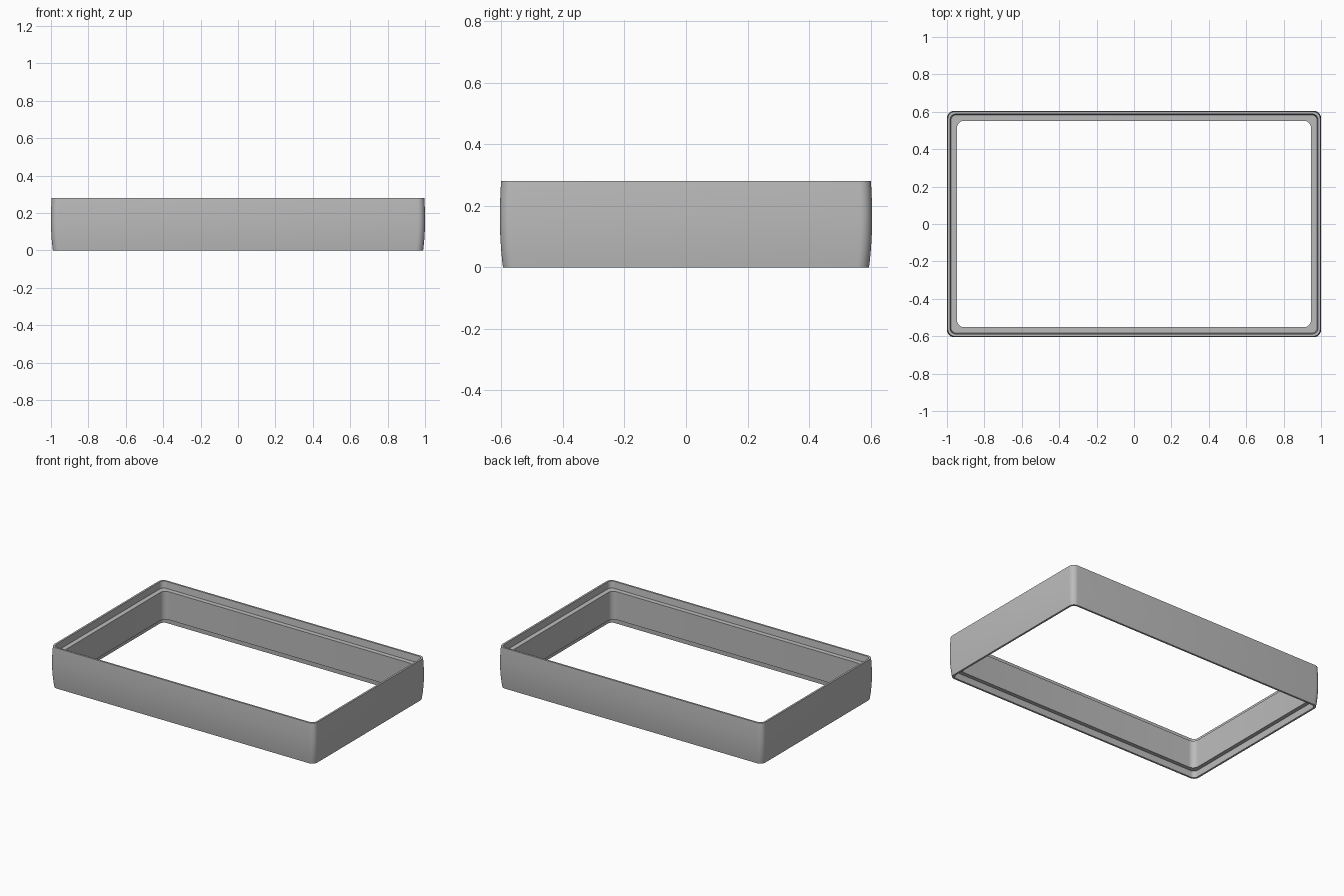
import bpy
import bmesh
import math

cube = bpy.data.objects.get("Cube")
if cube:
    bpy.data.objects.remove(cube, do_unlink=True)

HALF_X, HALF_Y, HEIGHT = 1.0, 0.605, 0.28
CORNER_STEPS = 8

grey = bpy.data.materials.new("plain grey")
grey.use_nodes = True
colour = (0.5, 0.5, 0.5, 1)
grey.diffuse_color = colour
grey.node_tree.nodes["Principled BSDF"].inputs["Base Color"].default_value = colour


def rounded_loop(bm, inset, radius, z):
    """Ring of vertices following a rounded rectangle."""
    verts = []
    cx, cy = HALF_X - inset - radius, HALF_Y - inset - radius
    for quarter, (sx, sy) in enumerate([(1, 1), (-1, 1), (-1, -1), (1, -1)]):
        for step in range(CORNER_STEPS + 1):
            a = math.pi / 2 * (quarter + step / CORNER_STEPS)
            verts.append(bm.verts.new((sx * cx + radius * math.cos(a),
                                       sy * cy + radius * math.sin(a), z)))
    return verts


def bulge(z):
    """Inset of the gently bowed outer wall at a given height."""
    middle = 0.16
    depth = 0.01 if z < middle else 0.004
    reach = middle if z < middle else HEIGHT - middle
    return depth * ((z - middle) / reach) ** 2


# Cross-section as (inset, corner radius, height): bowed outside wall
section = [(bulge(HEIGHT * i / 14), 0.038, HEIGHT * i / 14) for i in range(15)]
# Top lip, upper ledge, inner wall, lower ledge, bottom lip
section += [
    (0.017, 0.03, HEIGHT),
    (0.021, 0.03, 0.235),
    (0.053, 0.04, 0.235),
    (0.053, 0.04, 0.043),
    (0.026, 0.03, 0.043),
    (0.023, 0.03, 0),
]

bm = bmesh.new()
loops = [rounded_loop(bm, *point) for point in section]
for i, lower in enumerate(loops):
    upper = loops[(i + 1) % len(loops)]
    for j in range(len(lower)):
        k = (j + 1) % len(lower)
        bm.faces.new((lower[j], lower[k], upper[k], upper[j]))
bmesh.ops.recalc_face_normals(bm, faces=bm.faces)

mesh = bpy.data.meshes.new("frame_ring")
bm.to_mesh(mesh)
bm.free()
mesh.materials.append(grey)
frame = bpy.data.objects.new("frame_ring", mesh)
bpy.context.collection.objects.link(frame)

# Smooth the bowed wall and corners, keep the ledges crisp
bpy.ops.object.select_all(action='DESELECT')
frame.select_set(True)
bpy.context.view_layer.objects.active = frame
bpy.ops.object.shade_smooth_by_angle(angle=math.radians(30))
